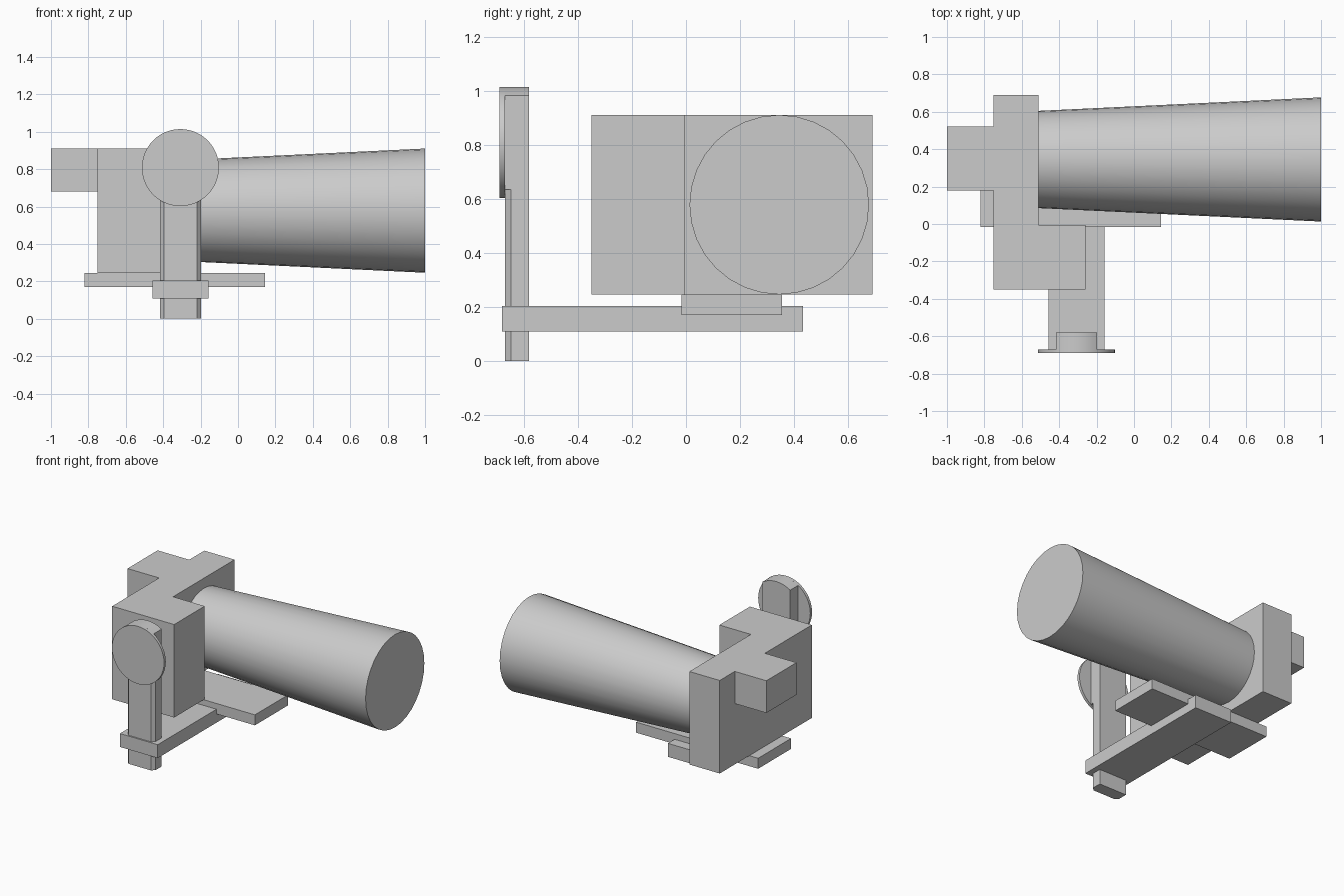
import bpy, bmesh
from math import sin, cos, asin, pi, radians
from mathutils import Vector

cube = bpy.data.objects.get("Cube")
if cube:
    bpy.data.objects.remove(cube, do_unlink=True)

grey = bpy.data.materials.new("light grey")
grey.use_nodes = True
colour = (0.6, 0.6, 0.6, 1)
grey.diffuse_color = colour
grey.node_tree.nodes["Principled BSDF"].inputs["Base Color"].default_value = colour


def finish(name, bm, smooth=False):
    bmesh.ops.recalc_face_normals(bm, faces=bm.faces)
    mesh = bpy.data.meshes.new(name)
    bm.to_mesh(mesh)
    bm.free()
    mesh.materials.append(grey)
    obj = bpy.data.objects.new(name, mesh)
    bpy.context.collection.objects.link(obj)
    if smooth:
        bpy.ops.object.select_all(action='DESELECT')
        obj.select_set(True)
        bpy.context.view_layer.objects.active = obj
        bpy.ops.object.shade_smooth_by_angle(angle=radians(35))
    return obj


def prism(name, points, direction, smooth=False):
    """Extrude a closed outline along a direction."""
    bm = bmesh.new()
    face = bm.faces.new([bm.verts.new(p) for p in points])
    out = bmesh.ops.extrude_face_region(bm, geom=[face], use_keep_orig=True)
    moved = [g for g in out["geom"] if isinstance(g, bmesh.types.BMVert)]
    bmesh.ops.translate(bm, verts=moved, vec=Vector(direction))
    return finish(name, bm, smooth)


def box(name, x, y, z):
    outline = [(x[0], y[0], z[0]), (x[1], y[0], z[0]), (x[1], y[1], z[0]), (x[0], y[1], z[0])]
    return prism(name, outline, (0, 0, z[1] - z[0]))


# Camera body with a forward grip, and the viewfinder behind it
BOTTOM, TOP = 0.245, 0.91
back, face, grip = -0.75, -0.51, -0.26
outline = [(back, -0.35), (grip, -0.35), (grip, -0.005), (face, -0.005), (face, 0.69), (back, 0.69)]
prism("camera_body", [(x, y, BOTTOM) for x, y in outline], (0, 0, TOP - BOTTOM))
box("viewfinder", (-1, back), (0.18, 0.52), (0.68, TOP))

# Tapered lens barrel
bm = bmesh.new()
rings = []
for x, r in ((face, 0.26), (1, 0.332)):
    rings.append([bm.verts.new((x, 0.345 + r * cos(a), 0.578 + r * sin(a)))
                  for a in (2 * pi * i / 32 for i in range(32))])
    bm.faces.new(rings[-1])
for i in range(32):
    j = (i + 1) % 32
    bm.faces.new((rings[0][i], rings[0][j], rings[1][j], rings[1][i]))
finish("lens_barrel", bm, True)

# Mounting plate and support arm
box("mounting_plate", (-0.82, 0.145), (-0.016, 0.356), (0.17, BOTTOM))
box("support_arm", (-0.458, -0.159), (-0.68, 0.432), (0.108, 0.204))

# Handle post with bevelled front corners
CX, CZ, R, W = -0.308, 0.808, 0.206, 0.11
FRONT, REAR, CUT = -0.67, -0.58, 0.022
half = [(W - CUT, FRONT), (W, FRONT + CUT), (W, REAR)]
post = half + [(-x, y) for x, y in reversed(half)]
prism("handle_post", [(CX + x, y, 0) for x, y in post], (0, 0, 0.635))

# Post head, rounded to follow the disc
edge = asin(W / R)
head = [(CX - W, FRONT, 0.635)]
head += [(CX + R * sin(a), FRONT, CZ + R * cos(a)) for a in (edge * (i / 4 - 1) for i in range(9))]
head.append((CX + W, FRONT, 0.635))
prism("handle_head", head, (0, REAR - FRONT, 0), True)

# Round disc on the front of the handle
disc = [(CX + R * cos(a), -0.69, CZ + R * sin(a)) for a in (2 * pi * i / 48 for i in range(48))]
prism("handle_disc", disc, (0, 0.02, 0), True)
